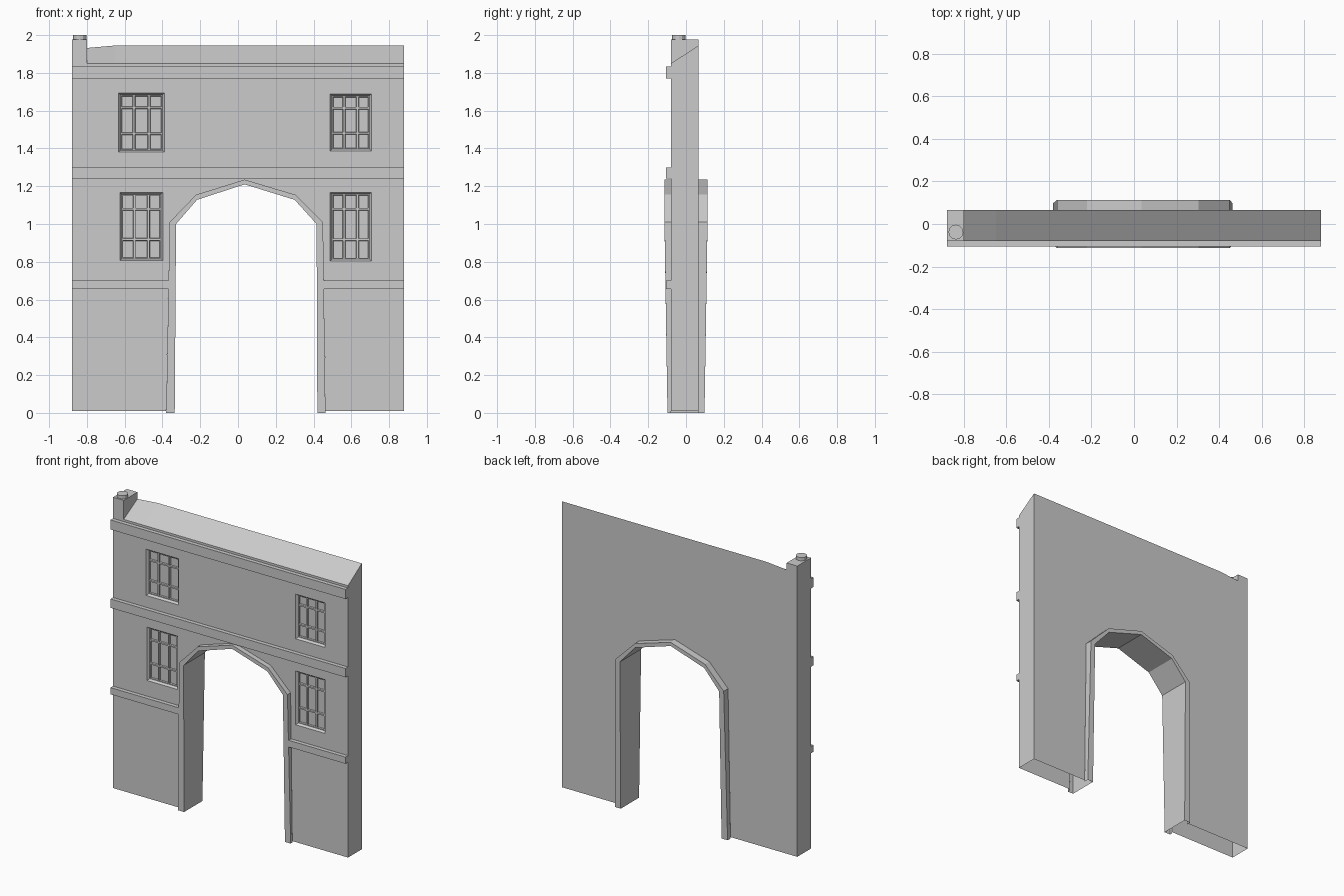
import bpy, bmesh

if "Cube" in bpy.data.objects:
    bpy.data.objects.remove(bpy.data.objects["Cube"])

FRONT, BACK, LEDGE, PANE = -0.08, 0.067, -0.107, -0.066

# arch edges, left foot to right foot (x, z)
OUTER = [(-0.38, 0.0), (-0.362, 1.01), (-0.222, 1.155), (0.035, 1.235),
         (0.303, 1.155), (0.45, 1.01), (0.463, 0.0)]
INNER = [(-0.335, 0.0), (-0.328, 1.0), (-0.217, 1.128), (0.035, 1.21),
         (0.3, 1.128), (0.416, 1.0), (0.42, 0.0)]
# windows: x0, x1, z0, z1
WINDOWS = [(-0.632, -0.39, 1.38, 1.693), (-0.625, -0.398, 0.806, 1.167),
           (0.488, 0.706, 1.386, 1.688), (0.488, 0.706, 0.804, 1.168)]


def finish(name, bm, recalc=True):
    if recalc:
        bmesh.ops.recalc_face_normals(bm, faces=bm.faces[:])
    me = bpy.data.meshes.new(name)
    bm.to_mesh(me)
    bm.free()
    ob = bpy.data.objects.new(name, me)
    bpy.context.collection.objects.link(ob)
    return ob


def loft(bm, rings, caps=True):
    """Skin between closed rings of 3D points."""
    vs = [[bm.verts.new(p) for p in r] for r in rings]
    n = len(vs[0])
    for a, b in zip(vs, vs[1:]):
        for i in range(n):
            j = (i + 1) % n
            bm.faces.new((a[i], a[j], b[j], b[i]))
    if caps:
        bm.faces.new(vs[0])
        bm.faces.new(vs[-1])


def rect(x0, x1, z0, z1, y, o=0.0):
    return [(x0 - o, y, z0 - o), (x1 + o, y, z0 - o),
            (x1 + o, y, z1 + o), (x0 - o, y, z1 + o)]


def box(name, x0, x1, y0, y1, z0, z1):
    bm = bmesh.new()
    loft(bm, [rect(x0, x1, z0, z1, y0), rect(x0, x1, z0, z1, y1)])
    return finish(name, bm)


# wall with arch opening and sloping roof edge
arch = [(x, max(z, 0.01)) for x, z in OUTER]
base = [(-0.88, 0.01)] + arch + [(0.88, 0.01)]
tops = [(0.88, 1.945), (-0.65, 1.945), (-0.8, 1.932), (-0.88, 1.932)]
bm = bmesh.new()
loft(bm, [[(x, FRONT, z) for x, z in base] + [(x, FRONT, 1.85) for x, _ in tops],
          [(x, BACK, z) for x, z in base + tops]])
wall = finish("wall", bm)

# tapered window recesses
bm = bmesh.new()
for w in WINDOWS:
    loft(bm, [rect(*w, FRONT - 0.014, 0.01), rect(*w, PANE, -0.01)])
cutter = finish("window_cutter", bm)
cutter.hide_render = True
mod = wall.modifiers.new("recesses", 'BOOLEAN')
mod.operation = 'DIFFERENCE'
mod.solver = 'EXACT'
mod.object = cutter
bpy.context.view_layer.objects.active = wall
bpy.ops.object.modifier_apply(modifier=mod.name)
bpy.data.objects.remove(cutter)

# open the underside, the arch reveal and the recess floors
bm = bmesh.new()
bm.from_mesh(wall.data)
gone = []
for f in bm.faces:
    c = f.calc_center_median()
    bottom = c.z < 0.02
    reveal = -0.4 < c.x < 0.48 and c.z < 1.25 and abs(c.y) < 0.03
    floor = abs(c.y - PANE) < 0.001 and abs(f.normal.y) > 0.99
    if bottom or reveal or floor:
        gone.append(f)
bmesh.ops.delete(bm, geom=gone, context='FACES')
bm.to_mesh(wall.data)
bm.free()

# window lattices with nine sunken panes
for k, (x0, x1, z0, z1) in enumerate(WINDOWS):
    x0, x1, z0, z1 = x0 + 0.01, x1 - 0.01, z0 + 0.01, z1 - 0.01
    bm = bmesh.new()
    g = [[bm.verts.new((x0 + (x1 - x0) * u, PANE, z0 + (z1 - z0) * v))
          for u in (0, 0.32, 0.68, 1)] for v in (0, 0.3, 0.77, 1)]
    cells = [bm.faces.new((g[r][c], g[r][c + 1], g[r + 1][c + 1], g[r + 1][c]))
             for r in range(3) for c in range(3)]
    bm.normal_update()
    bmesh.ops.inset_individual(bm, faces=cells, thickness=0.007, depth=0)
    bm.normal_update()
    bmesh.ops.inset_individual(bm, faces=cells, thickness=0.003, depth=-0.01)
    finish(f"window_lattice_{k + 1}", bm, recalc=False)

# arch surround, swelling slightly towards the top
bm = bmesh.new()
rings = []
for (ox, oz), (ix, iz) in zip(OUTER, INNER):
    h = 0.098 if oz < 0.5 else 0.114
    rings.append([(ox, FRONT, oz), (ox, -h, oz), (ix, -h, iz),
                  (ix, h, iz), (ox, h, oz), (ox, BACK, oz)])
loft(bm, rings, caps=False)
# remove the hidden strip inside the wall
hidden = [f for f in bm.faces
          if {round(v.co.y, 3) for v in f.verts} == {FRONT, BACK}]
bmesh.ops.delete(bm, geom=hidden, context='FACES')
finish("arch_surround", bm)

# string courses
box("upper_ledge", -0.88, 0.88, LEDGE, FRONT, 1.77, 1.835)
box("middle_ledge", -0.88, 0.88, LEDGE, FRONT, 1.24, 1.3)
box("lower_ledge_left", -0.88, -0.366, LEDGE, FRONT, 0.655, 0.7)
box("lower_ledge_right", 0.453, 0.88, LEDGE, FRONT, 0.655, 0.7)

# chimney and pot
box("chimney", -0.88, -0.8, FRONT, BACK, 1.85, 1.978)
bpy.ops.mesh.primitive_cylinder_add(vertices=12, radius=0.035, depth=0.04,
                                    location=(-0.838, -0.038, 1.98))
bpy.context.object.name = "chimney_pot"
